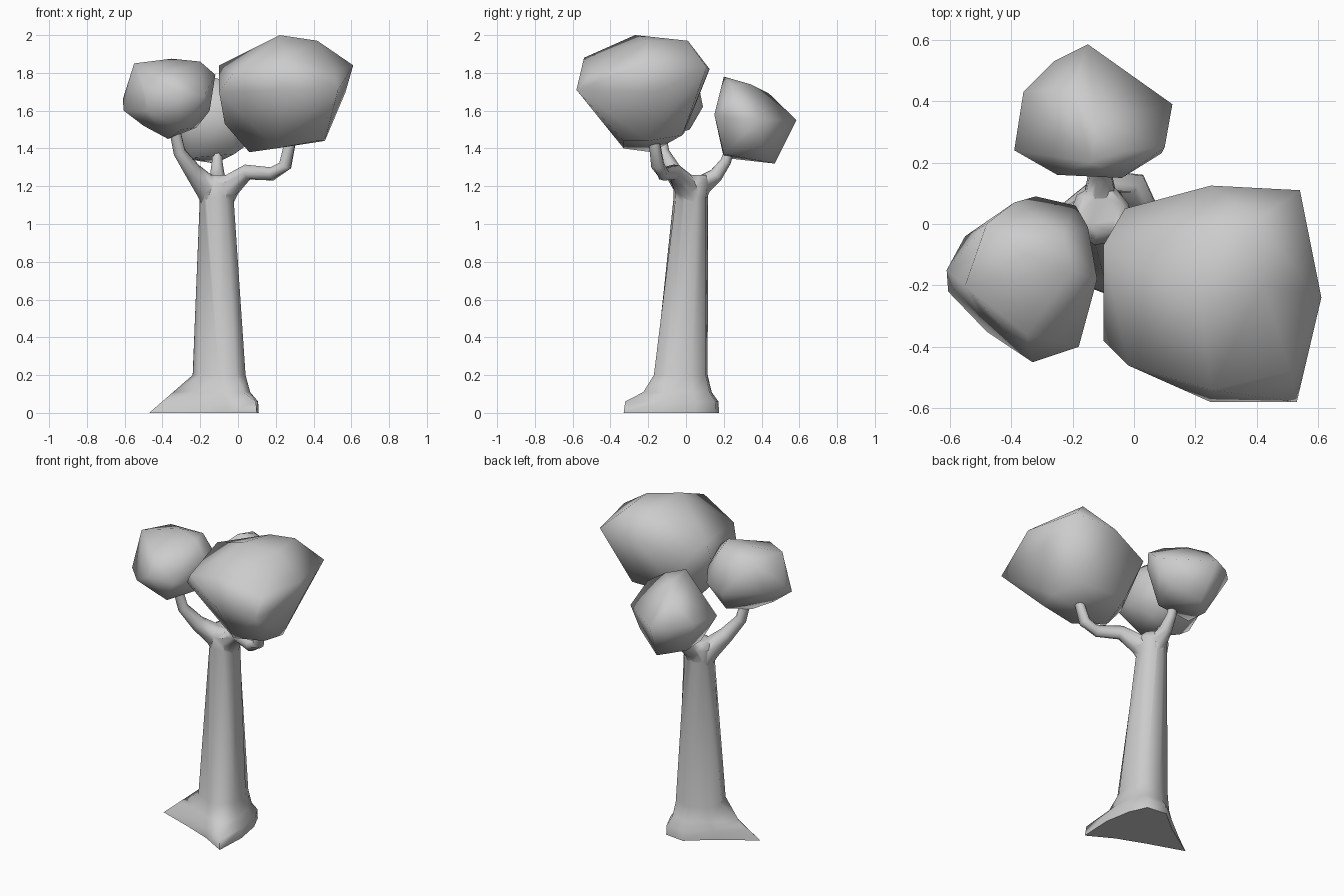
import bpy, bmesh, math
from mathutils import Vector

if "Cube" in bpy.data.objects:
    bpy.data.objects.remove(bpy.data.objects["Cube"])


def finish(name, bm, angle=80):
    bmesh.ops.recalc_face_normals(bm, faces=bm.faces)
    me = bpy.data.meshes.new(name)
    bm.to_mesh(me)
    bm.free()
    for p in me.polygons:
        p.use_smooth = True
    me.set_sharp_from_angle(angle=math.radians(angle))
    ob = bpy.data.objects.new(name, me)
    bpy.context.collection.objects.link(ob)
    return ob


def loft(name, rings):
    bm = bmesh.new()
    vs = [[bm.verts.new(p) for p in r] for r in rings]
    n = len(vs[0])
    for a, b in zip(vs, vs[1:]):
        for i in range(n):
            j = (i + 1) % n
            bm.faces.new((a[i], a[j], b[j], b[i]))
    bm.faces.new(vs[0])
    bm.faces.new(vs[-1])
    return finish(name, bm)


def tube(name, path, sides=8):
    """Tapered branch along (x, y, z, radius) points."""
    pts = [Vector(p[:3]) for p in path]
    rings = []
    for i, p in enumerate(pts):
        d = (pts[min(i + 1, len(pts) - 1)] - pts[max(i - 1, 0)]).normalized()
        u = d.cross(Vector((0.31, -0.95, 0))).normalized()
        v = d.cross(u)
        r = path[i][3]
        rings.append([p + r * (math.cos(a) * u + math.sin(a) * v)
                      for a in (math.tau * k / sides for k in range(sides))])
    return loft(name, rings)


def clump(name, pts, dents=()):
    """Foliage mass wrapped around its corner points, then dented."""
    bm = bmesh.new()
    for p in pts:
        bm.verts.new(p)
    res = bmesh.ops.convex_hull(bm, input=bm.verts)
    junk = {g for g in res["geom_interior"] if isinstance(g, bmesh.types.BMVert)}
    bmesh.ops.delete(bm, geom=list(junk), context='VERTS')
    for d in map(Vector, dents):
        face = min(bm.faces, key=lambda f: (f.calc_center_median() - d).length)
        bmesh.ops.poke(bm, faces=[face])["verts"][0].co = d
    return finish(name, bm)


# Trunk with three flared roots
base = [(-.47, -.09), (-.24, -.17), (-.06, -.24), (.10, -.33), (.11, -.12),
        (.08, .05), (.03, .16), (-.10, .175), (-.24, .06)]
neck = [(-.24, -.02), (-.20, -.12), (-.10, -.165), (-.01, -.17), (.04, -.09),
        (.035, .03), (0, .105), (-.10, .115), (-.20, .07)]


def root_ring(z, t):
    return [(b[0] + (n[0] - b[0]) * s, b[1] + (n[1] - b[1]) * s, z)
            for i, (b, n) in enumerate(zip(base, neck))
            for s in [z / 0.2 if i == 0 else t]]


def circle(cx, cy, z, r):
    return [(cx + r * math.cos(math.radians(180 + 40 * i)),
             cy + r * math.sin(math.radians(180 + 40 * i)), z) for i in range(9)]


trunk = loft("trunk", [
    root_ring(0, 0), root_ring(.06, .05), root_ring(.11, .65), root_ring(.2, 1),
    circle(-.11, .025, 1.14, .092), circle(-.11, .03, 1.22, .1),
    circle(-.11, .04, 1.26, .075)])

# Branches, fused into the trunk
branches = [
    tube("left_branch", [(-.12, .03, 1.12, .075), (-.17, 0, 1.2, .068), (-.24, -.07, 1.28, .047),
                         (-.31, -.12, 1.38, .034), (-.34, -.14, 1.52, .03)]),
    tube("right_branch", [(-.10, .03, 1.12, .075), (-.05, 0, 1.2, .066), (.05, -.06, 1.275, .042),
                          (.18, -.12, 1.265, .036), (.25, -.15, 1.31, .036), (.28, -.17, 1.45, .03)]),
    tube("back_branch", [(-.11, .05, 1.14, .06), (-.11, .09, 1.21, .055), (-.11, .16, 1.26, .04),
                         (-.11, .21, 1.33, .03), (-.11, .24, 1.42, .026)])]
for b in branches:
    mod = trunk.modifiers.new(b.name, 'BOOLEAN')
    mod.operation = 'UNION'
    mod.solver = 'EXACT'
    mod.object = b
bpy.context.view_layer.update()
fused = bpy.data.meshes.new_from_object(
    trunk.evaluated_get(bpy.context.evaluated_depsgraph_get()))
trunk.modifiers.clear()
trunk.data = fused
for b in branches:
    bpy.data.objects.remove(b)

# Foliage
clump("right_foliage", [
    (.22, -.27, 2.0), (.42, -.2, 1.97), (.4, .01, 1.97), (.25, -.03, 1.97),
    (-.1, -.07, 1.84), (-.03, .05, 1.74), (.25, .125, 1.82), (.54, .11, 1.83),
    (.61, -.24, 1.84), (.25, -.54, 1.88), (-.02, -.46, 1.8), (.51, -.48, 1.81),
    (.53, -.58, 1.71), (.25, -.58, 1.71), (-.1, -.38, 1.7), (.57, -.15, 1.7),
    (.46, -.2, 1.44), (.4, -.02, 1.47), (.06, -.18, 1.38), (.2, -.33, 1.4),
    (-.07, -.2, 1.53), (.06, -.01, 1.48), (.42, -.33, 1.44)],
    [(-.06, -.2, 1.63)])
clump("left_foliage", [
    (-.55, -.2, 1.85), (-.48, 0, 1.83), (-.35, -.1, 1.875), (-.2, -.15, 1.86),
    (-.12, -.18, 1.79), (-.35, -.36, 1.8), (-.61, -.15, 1.66), (-.605, -.22, 1.6),
    (-.55, -.04, 1.64), (-.39, .07, 1.72), (-.32, .09, 1.62), (-.15, -.01, 1.72),
    (-.19, .06, 1.65), (-.33, -.45, 1.7), (-.18, -.4, 1.68), (-.48, -.35, 1.6),
    (-.37, -.15, 1.45), (-.22, -.1, 1.51), (-.5, -.18, 1.52), (-.3, -.3, 1.5),
    (-.15, -.2, 1.6), (-.3, .02, 1.5), (-.23, -.03, 1.85)],
    [(-.53, -.12, 1.74), (-.49, -.29, 1.72)])
clump("back_foliage", [
    (-.14, .2, 1.78), (-.02, .24, 1.74), (-.12, .34, 1.74), (-.2, .44, 1.69),
    (-.15, .585, 1.55), (-.26, .53, 1.55), (-.36, .43, 1.57), (-.39, .24, 1.56),
    (-.25, .16, 1.6), (-.04, .15, 1.58), (.09, .23, 1.56), (.125, .39, 1.55),
    (.1, .25, 1.66), (-.25, .2, 1.35), (-.02, .2, 1.37), (-.12, .47, 1.32),
    (-.25, .35, 1.34), (.05, .4, 1.42)])
